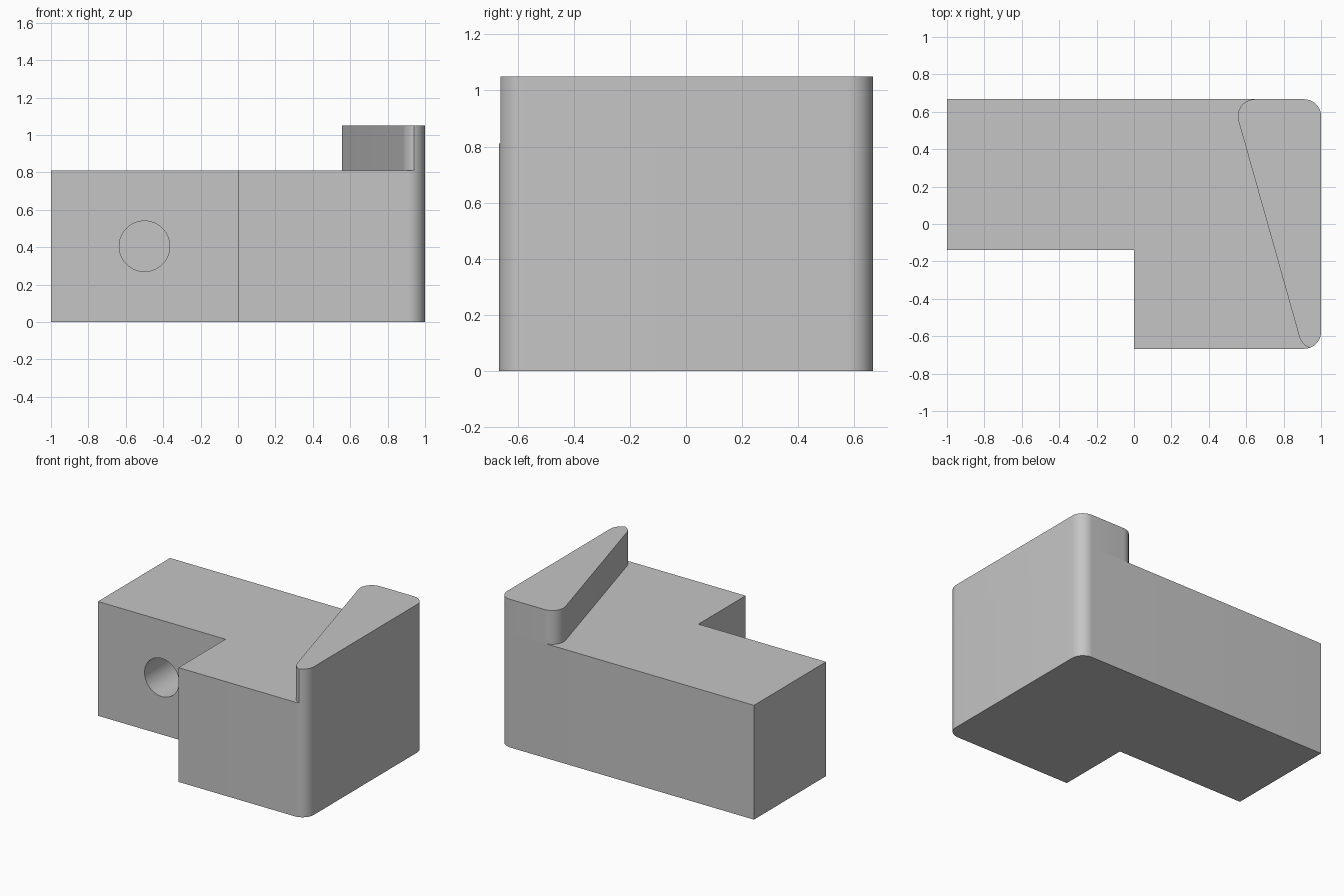
import bpy, bmesh
from math import radians, sin, cos, atan2, degrees
from mathutils import Matrix

cube = bpy.data.objects.get("Cube")
if cube:
    bpy.data.objects.remove(cube, do_unlink=True)

R = 0.09                      # corner radius
BACK, FRONT, STEP = 0.667, -0.667, -0.14
BLOCK_H, FIN_H = 0.81, 1.05

grey = bpy.data.materials.new("plain_grey")
grey.use_nodes = True
grey.diffuse_color = (0.56, 0.56, 0.56, 1)
grey.node_tree.nodes["Principled BSDF"].inputs["Base Color"].default_value = (0.56, 0.56, 0.56, 1)


def arc(cx, cy, start, end, steps=12):
    """Points on a corner arc, angles in degrees."""
    angles = [radians(start + (end - start) * i / steps) for i in range(steps + 1)]
    return [(cx + R * cos(a), cy + R * sin(a)) for a in angles]


def make_object(name, bm):
    bmesh.ops.recalc_face_normals(bm, faces=bm.faces)
    mesh = bpy.data.meshes.new(name)
    bm.to_mesh(mesh)
    bm.free()
    mesh.materials.append(grey)
    obj = bpy.data.objects.new(name, mesh)
    bpy.context.collection.objects.link(obj)
    return obj


def extrude_outline(name, outline, z0, z1, floor=True):
    """Upright prism from a counter-clockwise outline."""
    bm = bmesh.new()
    low = [bm.verts.new((x, y, z0)) for x, y in outline]
    high = [bm.verts.new((x, y, z1)) for x, y in outline]
    n = len(outline)
    for i in range(n):
        j = (i + 1) % n
        bm.faces.new((low[i], low[j], high[j], high[i]))
    bm.faces.new(high)
    if floor:
        bm.faces.new(low[::-1])
    return make_object(name, bm)


def smooth(obj):
    bpy.ops.object.select_all(action='DESELECT')
    obj.select_set(True)
    bpy.context.view_layer.objects.active = obj
    bpy.ops.object.shade_smooth_by_angle(angle=radians(30))


# L-shaped block with two rounded corners on its left side
back_corner = arc(1 - R, BACK - R, 0, 90)
body = extrude_outline(
    "l_shaped_block",
    [(-1, STEP), (0, STEP), (0, FRONT)]
    + arc(1 - R, FRONT + R, 270, 360) + back_corner + [(-1, BACK)],
    0, BLOCK_H)

# Blind round hole in the stepped front face
depth = 0.53
bm = bmesh.new()
bmesh.ops.create_cone(bm, cap_ends=True, segments=64, radius1=0.135, radius2=0.135,
                      depth=2 * depth,
                      matrix=Matrix.Translation((-0.5, STEP, 0.405)) @ Matrix.Rotation(radians(90), 4, 'X'))
cutter = make_object("hole_cutter", bm)
cutter.hide_render = True
cut = body.modifiers.new("hole", 'BOOLEAN')
cut.operation, cut.solver, cut.object = 'DIFFERENCE', 'EXACT', cutter
bpy.context.view_layer.objects.active = body
bpy.ops.object.modifier_apply(modifier=cut.name)
bpy.data.objects.remove(cutter, do_unlink=True)
smooth(body)

# Raised wedge fin: its outer side is flush with the block, its inner side slants
wide_x, tip_x = 0.645, 0.97
slant = degrees(atan2(FRONT - BACK + 2 * R, tip_x - wide_x)) + 270
meet = 70.5                   # where the tip arc runs into the block corner arc
fin = extrude_outline(
    "wedge_fin",
    arc(1 - R, FRONT + R, -meet, 0) + back_corner
    + arc(wide_x, BACK - R, 90, slant)
    + arc(tip_x, FRONT + R, slant, 180 + meet)[:-1],
    BLOCK_H, FIN_H, floor=False)
smooth(fin)
